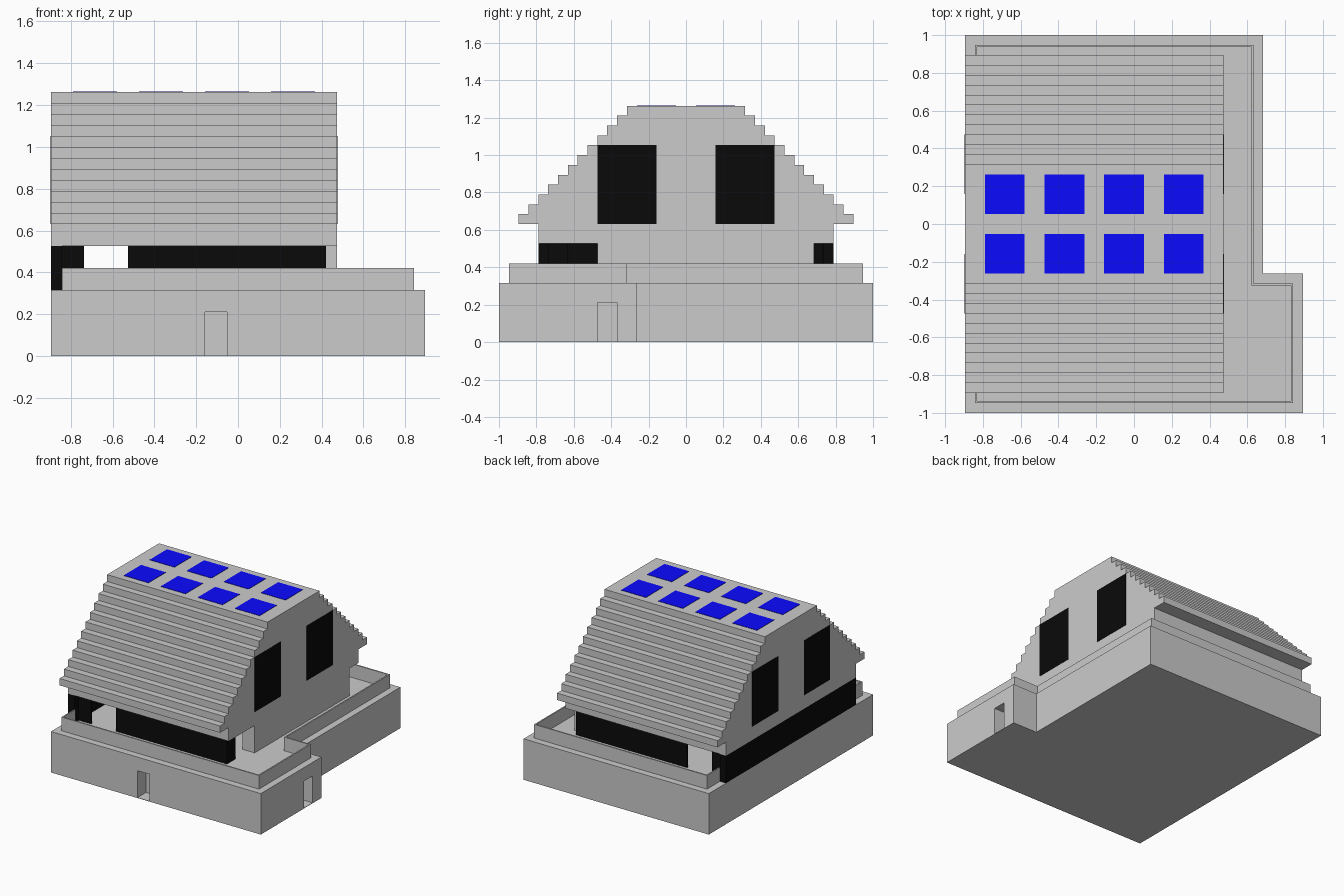
import bpy, bmesh
from mathutils import Vector

if "Cube" in bpy.data.objects:
    bpy.data.objects.remove(bpy.data.objects["Cube"])

U = 1 / 19  # building module: every part sits on this grid


def material(name, rgb):
    m = bpy.data.materials.new(name)
    m.diffuse_color = (*rgb, 1)
    m.use_nodes = True
    m.node_tree.nodes["Principled BSDF"].inputs["Base Color"].default_value = m.diffuse_color
    return m


BLACK = material("black_glass", (0.003, 0.003, 0.003))
BLUE = material("blue_panel", (0.003, 0.003, 1.0))


def prism(name, pts, start, depth, axis="Z", mat=None):
    """Extrude a profile: (x, y) along Z, or (y, z) along X. Module units."""
    bm = bmesh.new()
    if axis == "Z":
        verts = [bm.verts.new((a * U, b * U, start * U)) for a, b in pts]
        move = Vector((0, 0, depth * U))
    else:
        verts = [bm.verts.new((start * U, a * U, b * U)) for a, b in pts]
        move = Vector((depth * U, 0, 0))
    face = bm.faces.new(verts)
    ext = bmesh.ops.extrude_face_region(bm, geom=[face], use_keep_orig=True)
    bmesh.ops.translate(bm, vec=move, verts=[g for g in ext["geom"] if isinstance(g, bmesh.types.BMVert)])
    bmesh.ops.recalc_face_normals(bm, faces=bm.faces)
    me = bpy.data.meshes.new(name)
    bm.to_mesh(me)
    bm.free()
    ob = bpy.data.objects.new(name, me)
    bpy.context.collection.objects.link(ob)
    if mat:
        me.materials.append(mat)
    return ob


def box(name, x0, x1, y0, y1, z0, z1, mat=None):
    return prism(name, [(x0, y0), (x1, y0), (x1, y1), (x0, y1)], z0, z1 - z0, mat=mat)


# L-shaped ground floor with two recessed doorways
base = prism("ground_floor", [(-17, -19), (17, -19), (17, -5), (13, -5), (13, 19), (-17, 19)], 0, 6)
doors = [box("front_door_cutter", -3, -1, -20, -17, 0.06, 4),
         box("side_door_cutter", 15, 18, -9, -7, 0.06, 4)]
for d in doors:
    d.hide_render = True
    d.hide_set(True)
    mod = base.modifiers.new(d.name, "BOOLEAN")
    mod.operation = "DIFFERENCE"
    mod.solver = "EXACT"
    mod.object = d

# Thin terrace parapet following the footprint, open on the left
t = 0.2
outer = [(-16, -15), (-16, -18), (16, -18), (16, -6), (12, -6), (12, 18), (-16, 18), (-16, 15)]
inner = [(-16 + t, -15), (-16 + t, -18 + t), (16 - t, -18 + t), (16 - t, -6 - t),
         (12 - t, -6 - t), (12 - t, 18 - t), (-16 + t, 18 - t), (-16 + t, 15)]
prism("terrace_parapet", outer + inner[::-1], 6, 2)

# Stepped roof and upper storey: half staircase profile, mirrored in y
half = [(15, 10), (15, 12)]
for i in range(12):
    half += [(17 - i, 12 + i), (17 - i, 13 + i)]
prism("stepped_roof", half + [(-y, z) for y, z in reversed(half)], -17, 26, "X")

# Grey wall carrying the right gable
box("right_support_wall", 7, 9, -9, 13, 6, 10)

# Black glazing around the terrace level
box("left_glass_wall", -17, -16, -15, 15, 6, 10, BLACK)
for side, s in (("front", -1), ("back", 1)):
    y0, y1 = sorted((14 * s, 13.8 * s))
    box(side + "_long_glass", -10, 8, y0, y1, 6, 10, BLACK)
    box(side + "_short_glass", -16, -14, y0, y1, 6, 10, BLACK)
box("corner_glass", 7.8, 8, -13.8, -12, 6, 10, BLACK)

# Gable windows on both ends
e = 0.05
for end, x in (("left", -17), ("right", 9)):
    for y in (-9, 3):
        box(end + "_gable_window", x - e, x + e, y, y + 6, 12, 20, BLACK)

# Solar panels on the flat roof top
for x in (-15, -9, -3, 3):
    for y in (-5, 1):
        box("solar_panel", x, x + 4, y, y + 4, 24 - e, 24 + e, BLUE)
